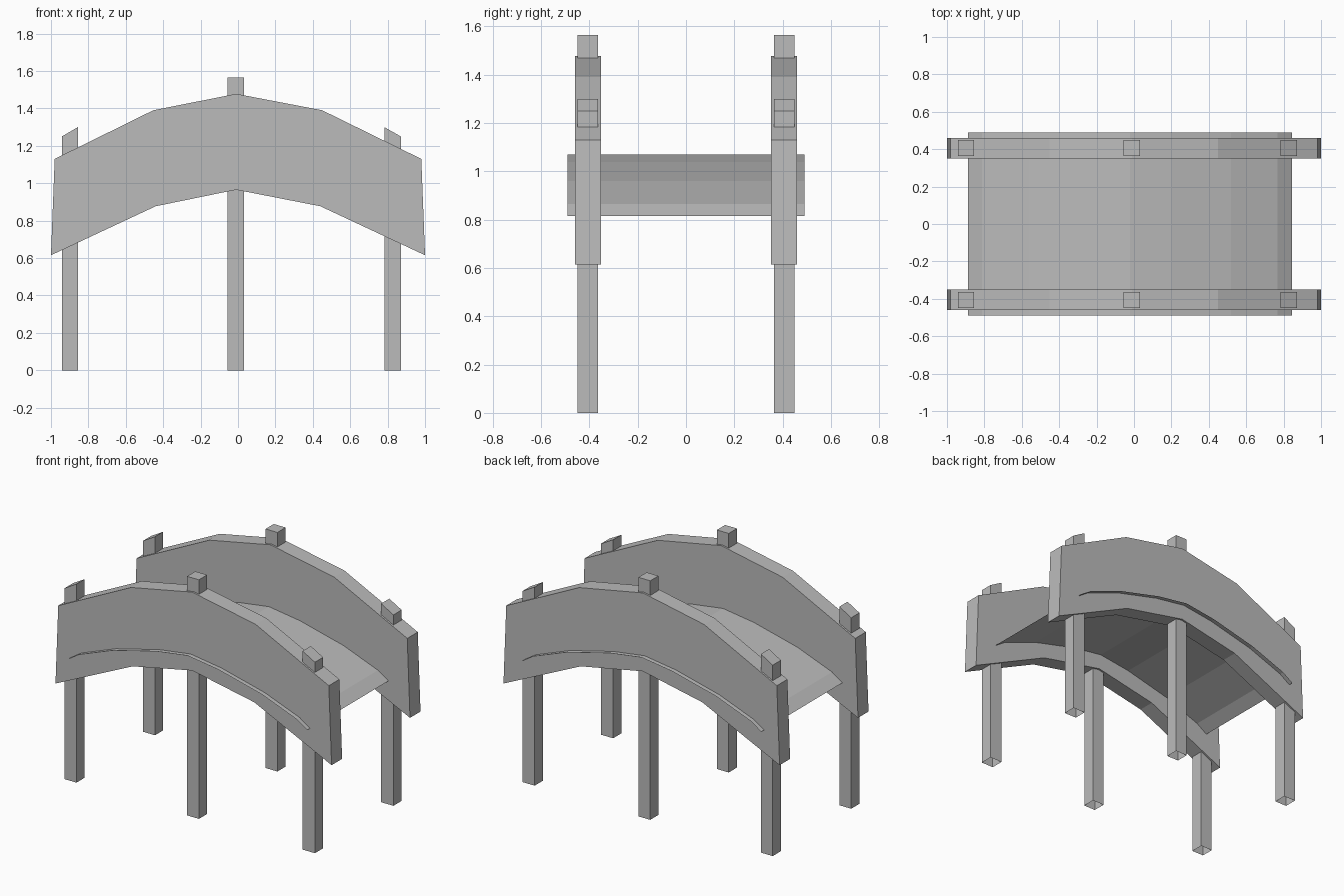
import bpy
import bmesh

cube = bpy.data.objects.get("Cube")
if cube:
    bpy.data.objects.remove(cube, do_unlink=True)

grey = bpy.data.materials.new("plain grey")
grey.use_nodes = True
colour = (0.5, 0.5, 0.5, 1)
grey.diffuse_color = colour
grey.node_tree.nodes["Principled BSDF"].inputs["Base Color"].default_value = colour


def finish(name, bm):
    mesh = bpy.data.meshes.new(name)
    bm.to_mesh(mesh)
    bm.free()
    mesh.materials.append(grey)
    obj = bpy.data.objects.new(name, mesh)
    bpy.context.collection.objects.link(obj)


def extrude_profile(name, points, y0, y1):
    """Solid made from an x-z outline swept along y."""
    bm = bmesh.new()
    face = bm.faces.new([bm.verts.new((x, y0, z)) for x, z in points])
    swept = bmesh.ops.extrude_face_region(bm, geom=[face])
    moved = [g for g in swept["geom"] if isinstance(g, bmesh.types.BMVert)]
    bmesh.ops.translate(bm, verts=moved, vec=(0, y1 - y0, 0))
    bmesh.ops.recalc_face_normals(bm, faces=bm.faces)
    finish(name, bm)


def post(name, x0, x1, y, top0, top1):
    """Square post with a slanted top and an open foot."""
    bm = bmesh.new()
    bmesh.ops.create_cube(bm, size=1)
    for v in bm.verts:
        left = v.co.x < 0
        v.co.x = x0 if left else x1
        v.co.y = y + v.co.y * 0.085
        v.co.z = 0 if v.co.z < 0 else (top0 if left else top1)
    foot = [f for f in bm.faces if all(v.co.z == 0 for v in f.verts)]
    bmesh.ops.delete(bm, geom=foot, context='FACES_ONLY')
    finish(name, bm)


# Arched side panels, each with three posts
upper = [(-0.98, 1.13), (-0.453, 1.39), (-0.01, 1.478), (0.45, 1.39), (0.98, 1.13)]
lower = [(1.0, 0.615), (0.44, 0.877), (-0.01, 0.965), (-0.44, 0.877), (-1.0, 0.615)]
for side, s in (("front", -1), ("back", 1)):
    extrude_profile(side + "_panel", upper + lower, s * 0.351, s * 0.46)
    y = s * 0.406
    post(side + "_right_post", -0.942, -0.856, y, 1.25, 1.3)
    post(side + "_middle_post", -0.055, 0.031, y, 1.565, 1.565)
    post(side + "_left_post", 0.782, 0.871, y, 1.3, 1.25)

# Thin arched walkway passing through both panels
centre = -0.022
half = [(0, 1.07), (0.225, 1.038), (0.54, 0.96), (0.79, 0.865), (0.866, 0.815)]
arch = [(centre - x, z) for x, z in reversed(half[1:])]
arch += [(centre + x, z) for x, z in half]
bm = bmesh.new()
rows = [[bm.verts.new((x, y, z)) for y in (-0.49, 0.49)] for x, z in arch]
for a, b in zip(rows, rows[1:]):
    bm.faces.new((a[0], b[0], b[1], a[1]))
finish("walkway", bm)
